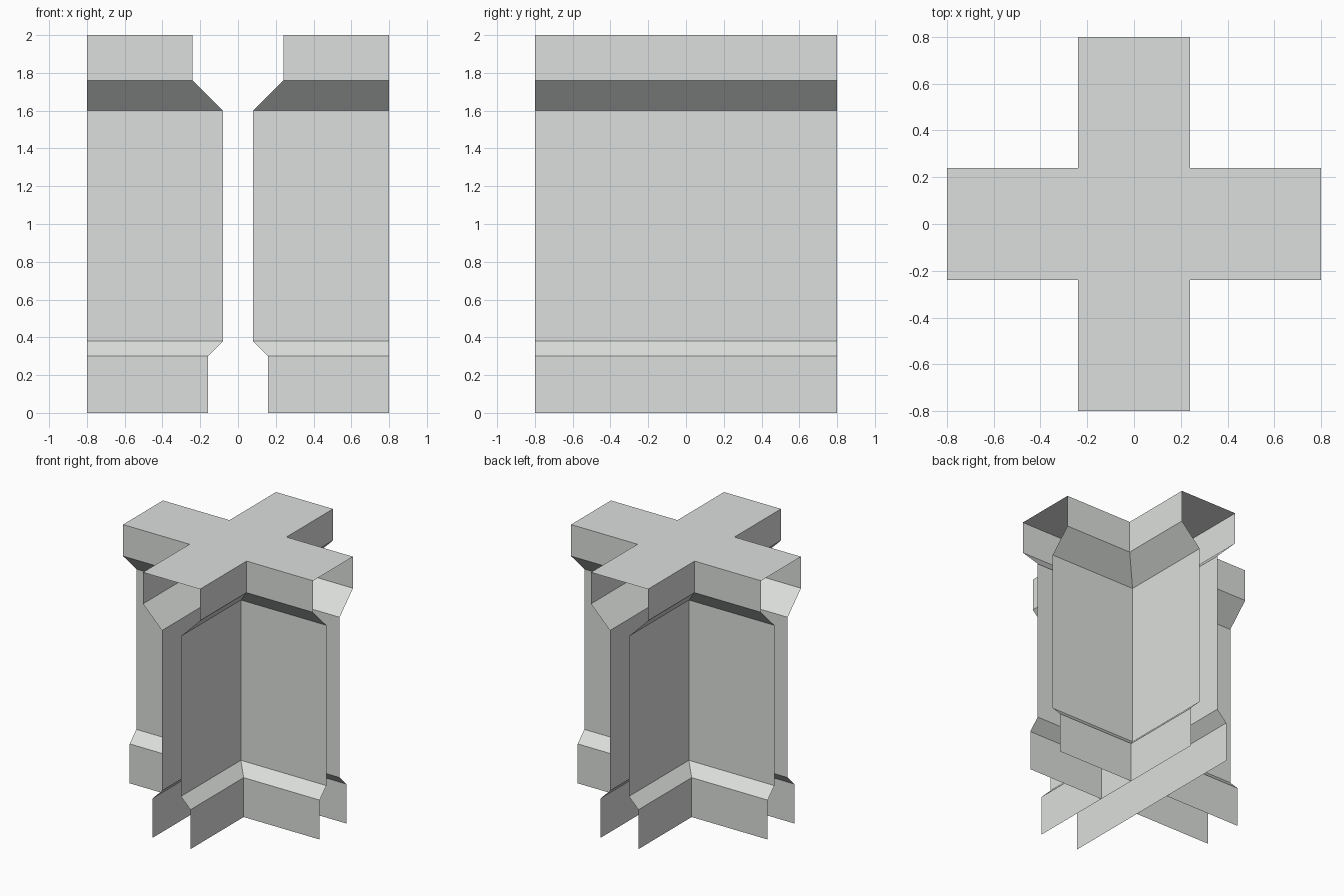
import bpy, bmesh

if "Cube" in bpy.data.objects:
    bpy.data.objects.remove(bpy.data.objects["Cube"])

# Half-width of each channel wall (offset, height)
PROFILE = [(0.16, 0.0), (0.16, 0.30), (0.08, 0.38),
           (0.08, 1.60), (0.24, 1.76), (0.24, 2.0)]
L = 0.8   # arm reach from the centre
W = 0.24  # half-width of the top cross

mat = bpy.data.materials.new("light grey")
mat.diffuse_color = (0.72, 0.74, 0.725, 1)
mat.use_nodes = True
mat.node_tree.nodes["Principled BSDF"].inputs["Base Color"].default_value = mat.diffuse_color


def make_object(name, polygons, up):
    """Build flat polygons, each turned to face its given direction."""
    bm = bmesh.new()
    for pts, facing in zip(polygons, up):
        f = bm.faces.new([bm.verts.new(p) for p in pts])
        f.normal_update()
        if f.normal.dot(facing) < 0:
            f.normal_flip()
    bmesh.ops.remove_doubles(bm, verts=bm.verts, dist=1e-5)
    mesh = bpy.data.meshes.new(name)
    bm.to_mesh(mesh)
    bm.free()
    mesh.materials.append(mat)
    ob = bpy.data.objects.new(name, mesh)
    bpy.context.collection.objects.link(ob)


bands = list(zip(PROFILE, PROFILE[1:]))

for s, side in ((-1, "left"), (1, "right")):
    # Long wall running unbroken from front to back
    polys = [[(s*a, -L, z0), (s*a, L, z0), (s*b, L, z1), (s*b, -L, z1)]
             for (a, z0), (b, z1) in bands]
    make_object(side + "_long_wall", polys, [(s, 0, 0)] * len(polys))

    # Short walls that butt against the long wall
    for t, end in ((-1, "front"), (1, "back")):
        polys = [[(s*a, t*a, z0), (s*L, t*a, z0), (s*L, t*b, z1), (s*b, t*b, z1)]
                 for (a, z0), (b, z1) in bands]
        make_object(f"{side}_{end}_short_wall", polys, [(0, t, 0)] * len(polys))

# Cross-shaped top sheet; the arm ends and the bottom stay open
cross = []
for c, s in ((1, 0), (0, 1), (-1, 0), (0, -1)):
    for x, y in ((L, -W), (L, W), (W, W)):
        cross.append((x*c - y*s, x*s + y*c, 2.0))
make_object("cross_top", [cross], [(0, 0, 1)])
